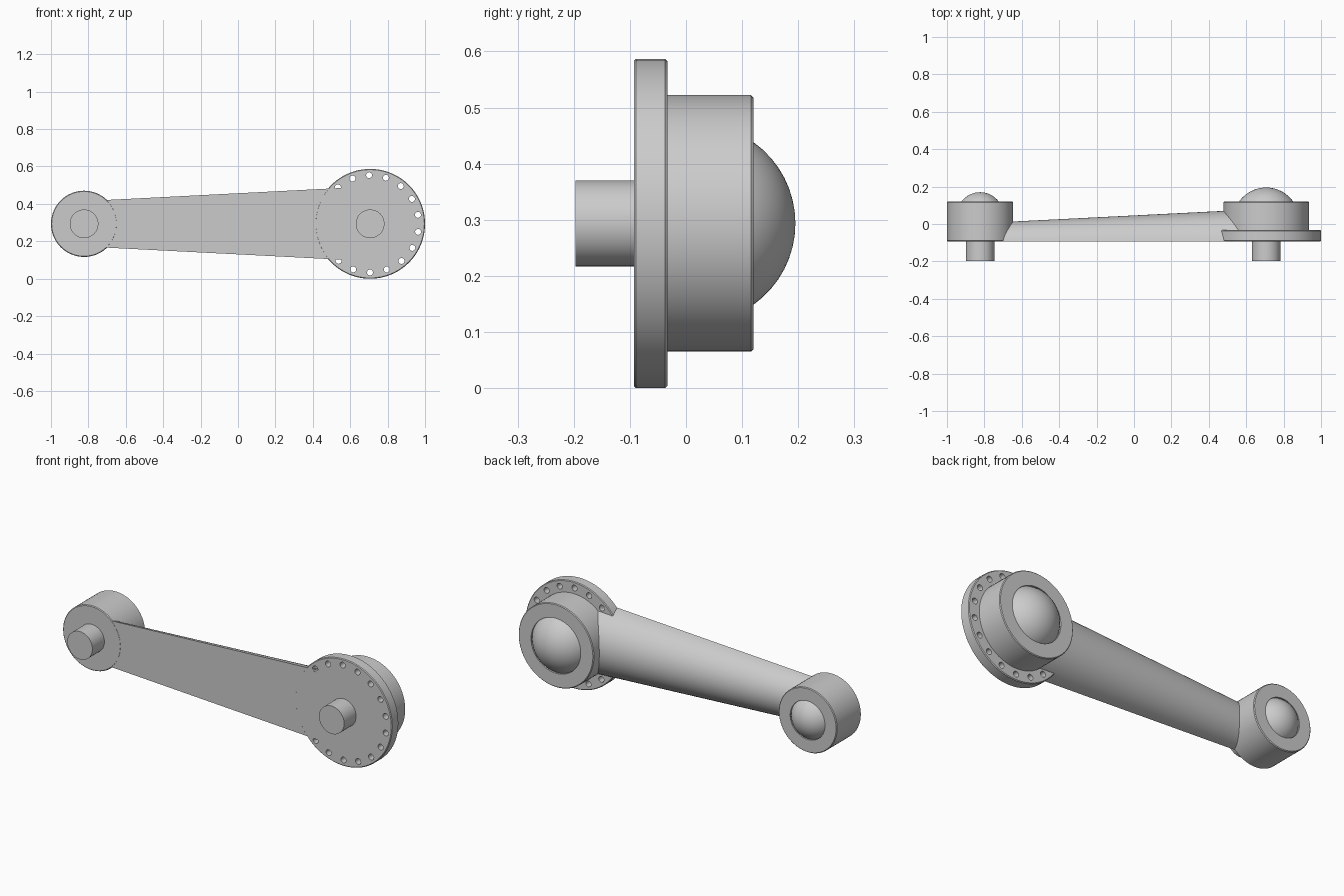
import bpy, bmesh
from math import sin, cos, asin, pi, radians, sqrt
from mathutils import Matrix, Vector

if "Cube" in bpy.data.objects:
    bpy.data.objects.remove(bpy.data.objects["Cube"], do_unlink=True)

grey = bpy.data.materials.new("light grey")
grey.use_nodes = True
grey.diffuse_color = (0.6, 0.6, 0.6, 1)
grey.node_tree.nodes["Principled BSDF"].inputs["Base Color"].default_value = (0.6, 0.6, 0.6, 1)

MID = 0.2935        # height of the arm's centre line
FRONT, BACK = -0.093, 0.12
BIG_X, SMALL_X = 0.7065, -0.823
BEV = 0.004


def finish(name, bm):
    bmesh.ops.remove_doubles(bm, verts=bm.verts, dist=1e-5)
    bmesh.ops.recalc_face_normals(bm, faces=bm.faces)
    mesh = bpy.data.meshes.new(name)
    bm.to_mesh(mesh)
    bm.free()
    mesh.materials.append(grey)
    obj = bpy.data.objects.new(name, mesh)
    bpy.context.collection.objects.link(obj)
    return obj


def smooth(obj):
    obj.data.shade_smooth()
    obj.data.set_sharp_from_angle(angle=radians(30))
    return obj


def lathe(name, x, profile, steps=64):
    """Turn a (radius, y) profile about an axis running front to back."""
    bm = bmesh.new()
    verts = [bm.verts.new((x + r, y, MID)) for r, y in profile]
    edges = [bm.edges.new(pair) for pair in zip(verts, verts[1:])]
    bmesh.ops.spin(bm, geom=verts + edges, cent=(x, 0, MID), axis=(0, 1, 0),
                   angle=2 * pi, steps=steps)
    return smooth(finish(name, bm))


def disc(r, y0, y1):
    return [(0, y0), (r - BEV, y0), (r, y0 + BEV), (r, y1 - BEV), (r - BEV, y1), (0, y1)]


def hub(name, x, r, y0, bore):
    # Short drum with a shallow bore in its back face
    rim = disc(r, y0, BACK)[:-1]
    lathe(name, x, rim + [(bore, BACK), (bore, BACK - 0.02), (0, BACK - 0.02)])


def dome(name, x, r, height):
    # Spherical cap seated in the bore
    ball = (r * r + height * height) / (2 * height)
    centre = BACK + height - ball
    end = asin(r / ball) + 0.12
    lathe(name, x, [(ball * sin(end * i / 9), centre + ball * cos(end * i / 9))
                    for i in range(10)], 48)


def pin(name, x):
    lathe(name, x, [(0, -0.197), (0.0765, -0.197), (0.0765, -0.08), (0, -0.08)], 48)


# Small end
hub("small_hub", SMALL_X, 0.177, FRONT, 0.106)
dome("small_dome", SMALL_X, 0.1, 0.05)
pin("small_pin", SMALL_X)

# Large end
hub("large_hub", BIG_X, 0.2285, -0.06, 0.151)
dome("large_dome", BIG_X, 0.145, 0.075)
pin("large_pin", BIG_X)
flange = lathe("flange", BIG_X, disc(0.2935, FRONT, -0.033), 96)

# Bolt holes drilled through the exposed part of the flange
bm = bmesh.new()
for i in range(14):
    a = radians(131.5 - 20.15 * i)
    place = Matrix.Translation((BIG_X + 0.26 * cos(a), -0.063, MID + 0.26 * sin(a)))
    bmesh.ops.create_cone(bm, cap_ends=True, segments=16, radius1=0.016, radius2=0.016,
                          depth=0.2, matrix=place @ Matrix.Rotation(pi / 2, 4, 'X'))
cutter = finish("hole_cutter", bm)
cutter.hide_render = True
mod = flange.modifiers.new("holes", 'BOOLEAN')
mod.operation, mod.object, mod.solver = 'DIFFERENCE', cutter, 'EXACT'
bpy.context.view_layer.objects.active = flange
bpy.ops.object.modifier_apply(modifier=mod.name)
bpy.data.objects.remove(cutter, do_unlink=True)
smooth(flange)

# Tapered arm: a cone cut flat along its front
bm = bmesh.new()
AXIS_Y, FLAT_Y, N = -0.12, FRONT + 0.0005, 24
rings = []
for x in (-0.79, 0.65):
    r = 0.133 + (x + 0.65) * 0.0504
    start = asin((FLAT_Y - AXIS_Y) / r)
    angles = [start + (pi - 2 * start) * i / N for i in range(N + 1)]
    rings.append([bm.verts.new((x, AXIS_Y + r * sin(a), MID + r * cos(a))) for a in angles])
small, large = rings
for i in range(N + 1):
    j = (i + 1) % (N + 1)
    bm.faces.new((small[i], small[j], large[j], large[i]))
bm.faces.new(small)
bm.faces.new(large)
smooth(finish("arm", bm))
